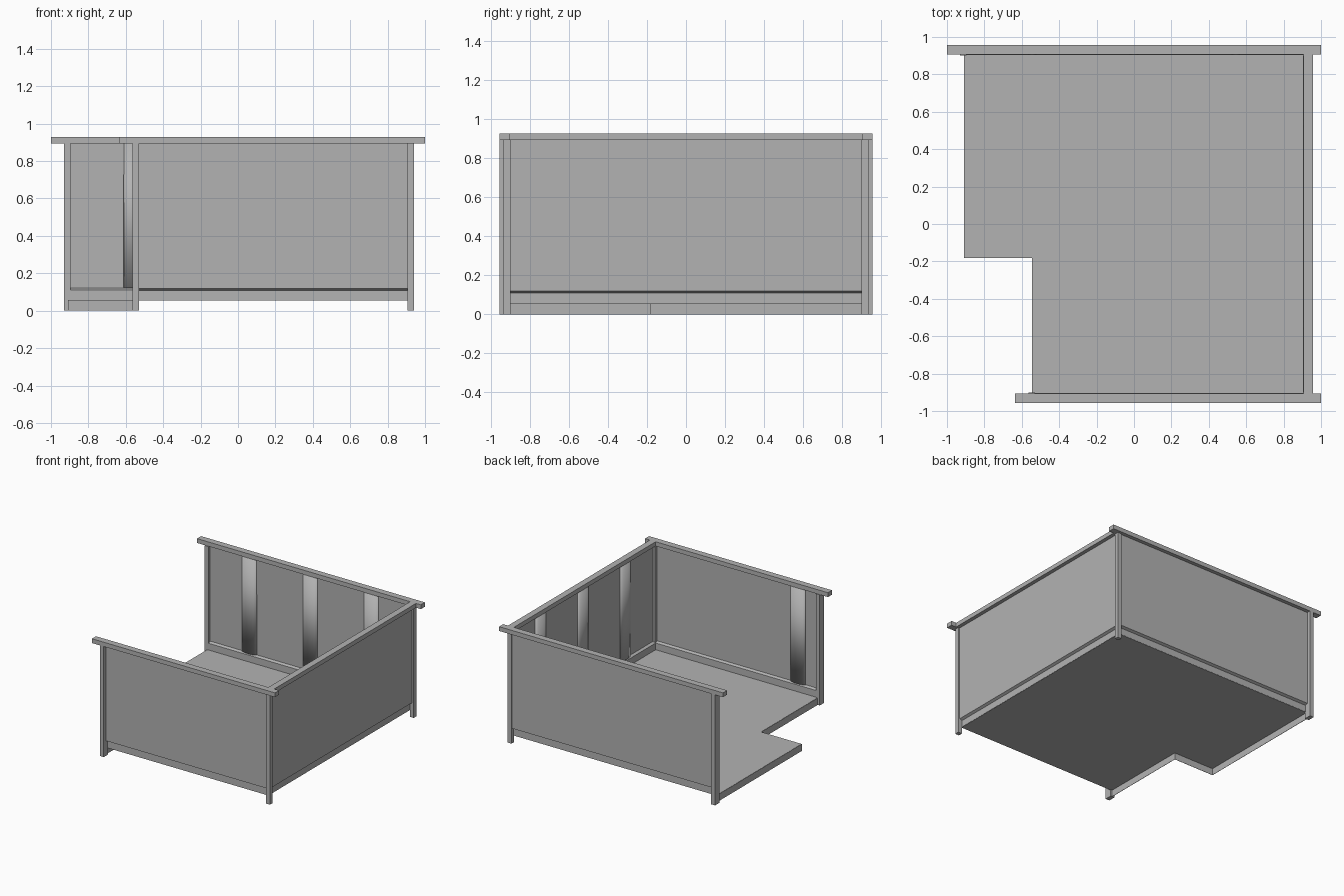
import bpy, bmesh, math
from mathutils import Vector

cube = bpy.data.objects.get("Cube")
if cube:
    bpy.data.objects.remove(cube, do_unlink=True)

# Single flat grey
grey = bpy.data.materials.new("plain_grey")
grey.use_nodes = True
grey.diffuse_color = (0.45, 0.45, 0.45, 1)
grey.node_tree.nodes["Principled BSDF"].inputs["Base Color"].default_value = grey.diffuse_color

FLOOR_Z, LEDGE_Z, PANEL_Z, RAIL_Z, TOP_Z = 0.055, 0.11, 0.12, 0.893, 0.928
IN, OUT = 0.905, 0.957      # inner and outer lines of the wall frame
RECESS = 0.02               # panel offset outward from the kick strip


def finish(name, bm, sheet=0.0, smooth=False):
    mesh = bpy.data.meshes.new(name)
    bmesh.ops.recalc_face_normals(bm, faces=bm.faces)
    bm.to_mesh(mesh)
    bm.free()
    obj = bpy.data.objects.new(name, mesh)
    bpy.context.collection.objects.link(obj)
    mesh.materials.append(grey)
    for poly in mesh.polygons:
        poly.use_smooth = smooth
    if sheet:
        mod = obj.modifiers.new("thickness", "SOLIDIFY")
        mod.thickness, mod.offset = sheet, 0
    return obj


def box(name, x, y, z):
    bm = bmesh.new()
    bmesh.ops.create_cube(bm, size=1)
    for v in bm.verts:
        v.co = [lo + (c + 0.5) * (hi - lo) for c, (lo, hi) in zip(v.co, (x, y, z))]
    return finish(name, bm)


def sweep(name, path, step, smooth=False):
    """Thin sheet made by moving a path of points along one step."""
    bm = bmesh.new()
    rows = [(bm.verts.new(p), bm.verts.new(p + step)) for p in path]
    for (a, b), (c, d) in zip(rows, rows[1:]):
        bm.faces.new((a, b, d, c))
    return finish(name, bm, 0.003, smooth)


def wall(name, start, end, outward, ribs):
    """Kick strip, sloped ledge and recessed panel, with bowed ribs inside."""
    start, end, outward = (Vector((*p, 0)) for p in (start, end, outward))
    up = Vector((0, 0, 1))
    along = (end - start).normalized()
    profile = [(0, FLOOR_Z), (0, LEDGE_Z), (RECESS, PANEL_Z), (RECESS, RAIL_Z)]
    sweep(name + "_panel", [start + outward * v + up * z for v, z in profile], end - start)
    for i, centre in enumerate(ribs):
        base = start + along * (centre - start.dot(along)) + up * PANEL_Z
        arc = []
        for k in range(9):
            a = math.pi * k / 8
            arc.append(base - along * 0.065 * math.cos(a)
                       + outward * RECESS * (1 - math.sin(a)))
        sweep(f"{name}_rib_{i + 1}", arc, up * (RAIL_Z - PANEL_Z), True)


# Walls on three sides
wall("back", (-0.895, IN), (IN, IN), (0, 1), (-0.545, 0, 0.545))
wall("side", (IN, -0.9), (IN, 0.9), (1, 0), (-0.54, 0, 0.54))
wall("front", (-0.53, -IN), (IN, -IN), (0, -1), (-0.355,))

# Corner posts are square, end posts run the full rail depth
for label, s in (("back", 1), ("front", -1)):
    box(label + "_corner_post", (IN, 0.94), sorted((s * 0.9, s * 0.935)), (0, RAIL_Z))
    x = -0.93 if s > 0 else -0.565
    box(label + "_end_post", (x, x + 0.035), sorted((s * 0.9, s * OUT)), (0, RAIL_Z))

# Top rails
box("back_rail", (-1, 1), (IN, OUT), (RAIL_Z, TOP_Z))
box("front_rail", (-0.635, 1), (-OUT, -IN), (RAIL_Z, TOP_Z))
box("side_rail", (IN, OUT), (-IN, IN), (RAIL_Z, TOP_Z))

# Notched floor sheet
edge = [(-0.545, -IN), (-0.545, -0.18), (-0.908, -0.18), (-0.908, IN)]
bm = bmesh.new()
bm.faces.new([bm.verts.new((x, y, FLOOR_Z)) for x, y in edge + [(IN, IN), (IN, -IN)]])
finish("floor", bm, 0.003)

# Skirt below the open edge of the floor
sweep("floor_skirt", [Vector((x, y, 0)) for x, y in edge], Vector((0, 0, FLOOR_Z)))
